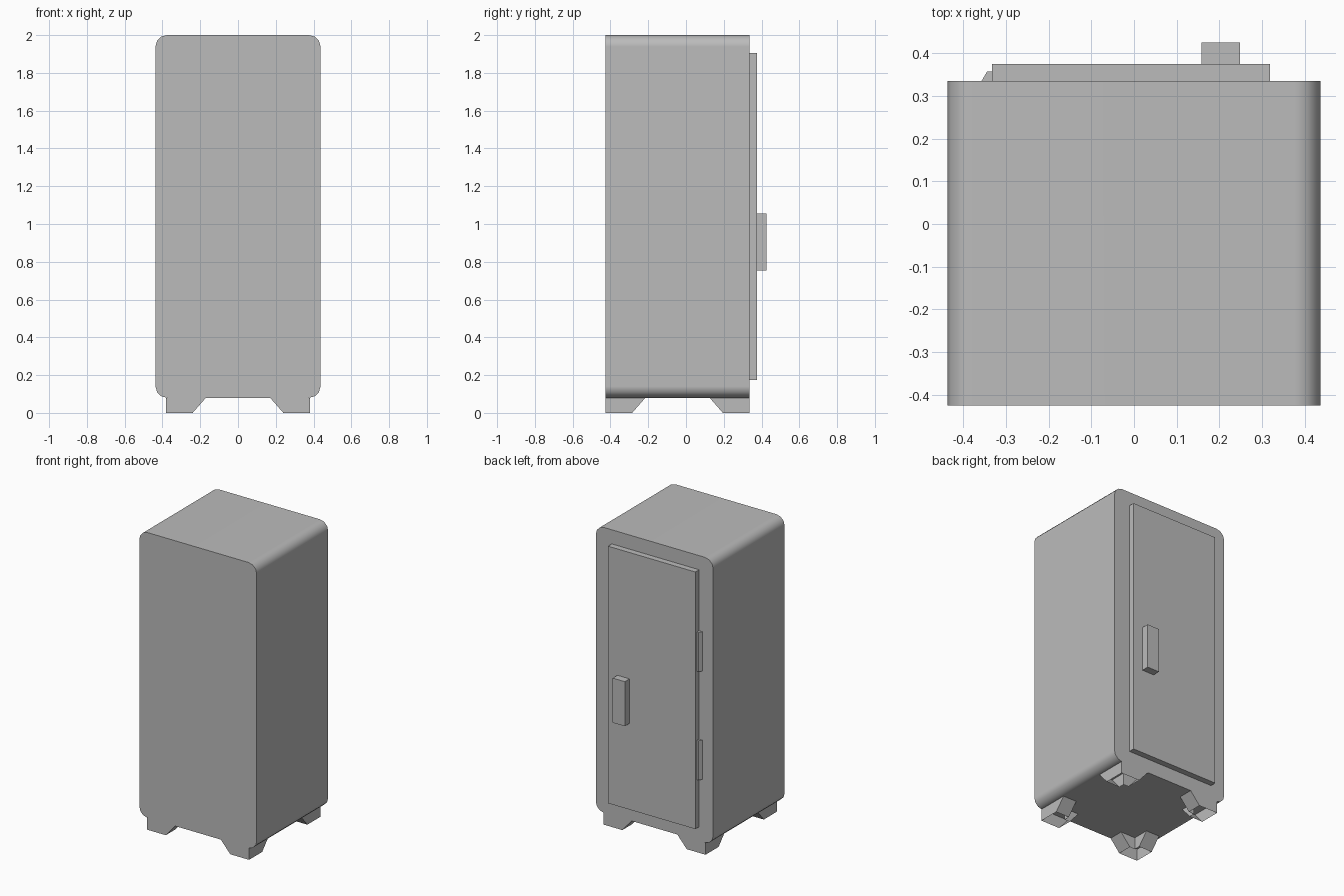
import bpy
import bmesh
import math
from mathutils import Vector

cube = bpy.data.objects.get("Cube")
if cube:
    bpy.data.objects.remove(cube, do_unlink=True)

# Single plain grey
grey = bpy.data.materials.new("plain_grey")
grey.use_nodes = True
grey.diffuse_color = (0.5, 0.5, 0.5, 1)
grey.node_tree.nodes["Principled BSDF"].inputs["Base Color"].default_value = (0.5, 0.5, 0.5, 1)


def add_object(name, bm):
    bmesh.ops.recalc_face_normals(bm, faces=bm.faces)
    mesh = bpy.data.meshes.new(name)
    bm.to_mesh(mesh)
    bm.free()
    mesh.materials.append(grey)
    obj = bpy.data.objects.new(name, mesh)
    bpy.context.collection.objects.link(obj)
    return obj


def prism(name, outline, offset):
    """Extrude a closed outline of 3D points along an offset."""
    bm = bmesh.new()
    face = bm.faces.new([bm.verts.new(p) for p in outline])
    result = bmesh.ops.extrude_face_region(bm, geom=[face], use_keep_orig=True)
    moved = [v for v in result["geom"] if isinstance(v, bmesh.types.BMVert)]
    bmesh.ops.translate(bm, verts=moved, vec=Vector(offset))
    return add_object(name, bm)


def box(name, low, high):
    (x0, y0, z0), (x1, y1, z1) = low, high
    outline = [(x0, y0, z0), (x1, y0, z0), (x1, y0, z1), (x0, y0, z1)]
    return prism(name, outline, (0, y1 - y0, 0))


# Cabinet body: rounded rectangle seen from the front, run front to back
FRONT, BACK, HALF, BASE, TOP, RADIUS, STEPS = -0.425, 0.335, 0.437, 0.08, 2.0, 0.061, 3
outline = []
corners = [(1, TOP - RADIUS), (-1, TOP - RADIUS), (-1, BASE + RADIUS), (1, BASE + RADIUS)]
for quarter, (side, cz) in enumerate(corners):
    for step in range(STEPS + 1):
        a = math.pi / 2 * (quarter + step / STEPS)
        outline.append((side * (HALF - RADIUS) + RADIUS * math.cos(a), FRONT,
                        cz + RADIUS * math.sin(a)))
body = prism("cabinet_body", outline, (0, BACK - FRONT, 0))
bpy.context.view_layer.objects.active = body
body.select_set(True)
bpy.ops.object.shade_smooth_by_angle(angle=math.radians(40))
body.select_set(False)
weighted = body.modifiers.new("even_shading", "WEIGHTED_NORMAL")
weighted.keep_sharp = True

# Door and handle on the back face
box("door", (-0.332, BACK, 0.175), (0.318, 0.375, 1.905))
box("door_handle", (0.158, 0.375, 0.755), (0.248, 0.425, 1.055))

# Hinges beside the door
for name, z in (("upper_hinge", 1.23), ("lower_hinge", 0.5)):
    prism(name, [(-0.357, BACK, z), (-0.344, 0.357, z), (-0.332, 0.357, z),
                 (-0.332, BACK, z)], (0, 0, 0.265))


# Corner feet: hollow L shapes with sloping ends, open at top and bottom
def foot(name, sx, sy):
    x, y = 0.38 * sx, FRONT if sy < 0 else BACK
    thick = 0.1

    def ring(arm, z):
        plan = [(0, 0), (arm, 0), (arm, thick), (thick, thick), (thick, arm), (0, arm)]
        return [bm.verts.new((x - sx * u, y - sy * v, z)) for u, v in plan]

    bm = bmesh.new()
    low, high = ring(0.14, 0), ring(0.21, BASE)
    for i in range(len(low)):
        j = (i + 1) % len(low)
        bm.faces.new((low[i], low[j], high[j], high[i]))
    add_object(name, bm)


for sy, end in ((-1, "front"), (1, "back")):
    for sx, side in ((-1, "right"), (1, "left")):
        foot(f"{end}_{side}_foot", sx, sy)
